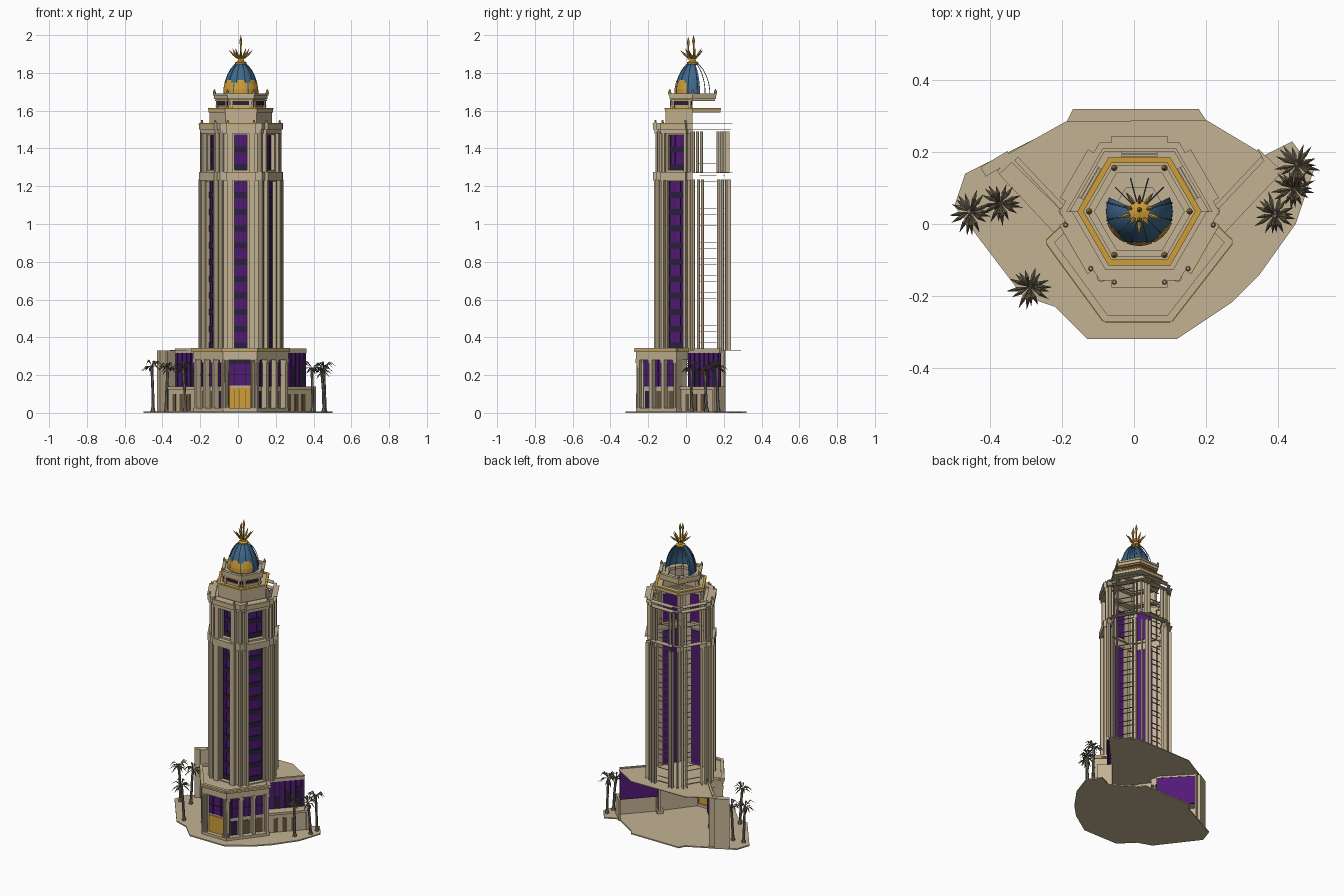
import bpy, bmesh, math, random
from mathutils import Vector, Matrix

if "Cube" in bpy.data.objects:
    bpy.data.objects.remove(bpy.data.objects["Cube"])
random.seed(4)

COL = {"sandstone": (0.55, 0.45, 0.295), "purple_glass": (0.085, 0.01, 0.18),
       "dark_glass": (0.025, 0.013, 0.05), "gold": (0.62, 0.34, 0.04),
       "dome_blue": (0.05, 0.14, 0.26), "palm_frond": (0.14, 0.115, 0.07),
       "palm_trunk": (0.2, 0.18, 0.15), "bronze": (0.14, 0.09, 0.05)}
MAT = {}
for n, c in COL.items():
    MAT[n] = bpy.data.materials.new(n)
    MAT[n].diffuse_color = (*c, 1)

C = Vector((0.015, 0.035))          # tower axis
FRONT, BACK = (3, 4, 5), (0, 1, 2)  # hexagon sides


def frame(a, b):
    """Middle, direction, outward normal and half length of a wall line."""
    a, b = Vector(a), Vector(b)
    u = (b - a).normalized()
    return (a + b) / 2, u, Vector((u.y, -u.x)), (b - a).length / 2


def hexpt(R, k):
    return C + R * Vector((math.cos(k * math.pi / 3), math.sin(k * math.pi / 3)))


def side(R, k):
    return frame(hexpt(R, k), hexpt(R, k + 1))


class Part:
    def __init__(self, name, mat):
        self.name, self.mat, self.bm = name, mat, bmesh.new()

    def prism(self, pts, z0, z1):
        lo = [self.bm.verts.new((p[0], p[1], z0)) for p in pts]
        hi = [self.bm.verts.new((p[0], p[1], z1)) for p in pts]
        self.bm.faces.new(lo[::-1])
        self.bm.faces.new(hi)
        for i in range(len(pts)):
            j = (i + 1) % len(pts)
            self.bm.faces.new((lo[i], lo[j], hi[j], hi[i]))

    def box(self, fr, s0, s1, d0, d1, z0, z1):
        m, u, n, _ = fr
        self.prism([m + u * s + n * d for s, d in ((s0, d0), (s0, d1), (s1, d1), (s1, d0))], z0, z1)

    def ring(self, r0, r1, z0, z1, ks=range(6)):
        for k in ks:
            self.prism([hexpt(r0, k), hexpt(r1, k), hexpt(r1, k + 1), hexpt(r0, k + 1)], z0, z1)

    def rod(self, a, b, r0, r1, seg=8):
        a, b = Vector(a), Vector(b)
        d = b - a
        M = Matrix.Translation((a + b) / 2) @ d.to_track_quat('Z', 'Y').to_matrix().to_4x4()
        bmesh.ops.create_cone(self.bm, cap_ends=True, segments=seg, radius1=r0, radius2=r1, depth=d.length, matrix=M)

    def lathe(self, prof, a0, a1, n):
        rows = [[self.bm.verts.new((C.x + r * math.cos(a), C.y + r * math.sin(a), z)) for r, z in prof]
                for a in (math.radians(a0 + (a1 - a0) * i / n) for i in range(n + 1))]
        for p, q in zip(rows, rows[1:]):
            for i in range(len(prof) - 1):
                self.bm.faces.new((p[i], q[i], q[i + 1], p[i + 1]))

    def done(self, smooth=False):
        bmesh.ops.recalc_face_normals(self.bm, faces=self.bm.faces)
        me = bpy.data.meshes.new(self.name)
        self.bm.to_mesh(me)
        me.materials.append(MAT[self.mat])
        ob = bpy.data.objects.new(self.name, me)
        bpy.context.collection.objects.link(ob)
        if smooth:
            me.shade_smooth()


# Ground plate and podium roof
g = Part("ground_plate", "sandstone")
g.prism([(-0.13, -0.32), (0.12, -0.32), (0.27, -0.22), (0.35, -0.14), (0.45, 0.0), (0.5, 0.15), (0.44, 0.23),
         (0.36, 0.19), (0.2, 0.29), (0.18, 0.32), (-0.17, 0.32), (-0.19, 0.28), (-0.47, 0.14), (-0.5, 0.05),
         (-0.31, -0.2), (-0.22, -0.23)], 0, 0.008)
g.done()
r = Part("podium_roof", "sandstone")
r.prism([(-0.08, -0.26), (0.1, -0.26), (0.262, -0.05), (0.205, 0.01), (0.36, 0.18), (0.35, 0.2), (0.2, 0.29),
         (-0.19, 0.285), (-0.36, 0.19), (-0.175, 0.01), (-0.235, -0.05)], 0.329, 0.334)
r.done()

# Podium: recessed walls, columns, entablature, parapet
stone, glass, dark = Part("podium_stone", "sandstone"), Part("podium_windows", "purple_glass"), Part("podium_lower_windows", "dark_glass")
gold, bronze = Part("podium_gold_trim", "gold"), Part("podium_shutters", "bronze")
front = frame((-0.08, -0.265), (0.1, -0.265))
diags = [frame((0.1, -0.265), (0.267, -0.05)), frame((-0.237, -0.05), (-0.08, -0.265))]
ends = [frame((0.267, -0.05), (0.205, 0.01)), frame((-0.175, 0.01), (-0.237, -0.05))]
for fr in [front] + diags + ends:
    h = fr[3]
    stone.box(fr, -h, h, -0.04, 0, 0.28, 0.325)
    stone.box(fr, -h - 0.004, h + 0.004, -0.012, 0.008, 0.322, 0.343)
    stone.box(fr, -h, h, -0.04, 0, 0, 0.025)
    gold.box(fr, -h, h, 0.008, 0.01, 0.328, 0.333)
for fr in ends:
    stone.box(fr, -fr[3], fr[3], -0.02, -0.01, 0, 0.3)
for t, fr in zip((-1, 1), diags):
    h = fr[3]
    stone.box(fr, -h, h, -0.045, -0.036, 0, 0.29)
    for s in (-0.078, 0, 0.078):
        glass.box(fr, s - 0.028, s + 0.028, -0.037, -0.03, 0.14, 0.28)
        for q in (-0.012, 0.012):
            dark.box(fr, s + q - 0.003, s + q + 0.003, -0.037, -0.028, 0.14, 0.28)
        dark.box(fr, s - 0.028, s + 0.028, -0.037, -0.028, 0.195, 0.205)
        low = dark if s == 0.078 * t else bronze
        low.box(fr, s - 0.022, s + 0.022, -0.037, -0.032, 0.02, 0.115)
    for s in (-h + 0.012, -0.04, 0.04, h - 0.012):
        stone.box(fr, s - 0.009, s + 0.009, -0.036, -0.002, 0.02, 0.285)
        stone.box(fr, s - 0.013, s + 0.013, -0.036, 0.003, 0.265, 0.285)
stone.box(front, -0.09, 0.09, -0.04, -0.03, 0.125, 0.145)
for t in (-1, 1):
    stone.box(front, *sorted((t * 0.058, t * 0.09)), -0.04, -0.03, 0, 0.29)
    for s in (0.068, 0.086):
        m = front[0] + front[1] * s * t
        stone.rod((m.x, m.y + 0.012, 0.02), (m.x, m.y + 0.012, 0.285), 0.011, 0.009, 10)
glass.box(front, -0.058, 0.058, -0.038, -0.03, 0.145, 0.265)
dark.box(front, -0.058, 0.058, -0.038, -0.028, 0.26, 0.28)
dark.box(front, -0.058, 0.058, -0.03, -0.027, 0.2, 0.207)
for s in (-0.056, -0.029, 0.029, 0.056):
    dark.box(front, s - 0.003, s + 0.003, -0.03, -0.026, 0.145, 0.28)
for s in (-0.029, 0, 0.029):
    bronze.box(front, s - 0.001, s + 0.001, -0.026, -0.025, 0.01, 0.125)
gold.box(front, -0.058, 0.058, -0.034, -0.026, 0.008, 0.135)

# Side wings: tall glazing over a lower shop front with a ledge
wings = [frame((0.2, 0.01), (0.36, 0.18)), frame((-0.33, 0.18), (-0.17, 0.01))]
for i, fr in enumerate(wings):
    h = fr[3]
    stone.box(fr, -h, h, -0.01, 0.004, 0.318, 0.34)
    glass.box(fr, -h, h, -0.008, 0, 0.13, 0.318)
    for j in range(7):
        s = -h + 0.015 + j * (2 * h - 0.03) / 6
        dark.box(fr, s - 0.004, s + 0.004, 0, 0.004, 0.14, 0.318)
        if j % 2:
            dark.box(fr, s, s + 0.03, 0, 0.002, 0.14, 0.2 + 0.015 * j)
    stone.box(fr, -h, h, 0, 0.062, 0.125, 0.14)
    stone.box(fr, -h, h, 0.045, 0.053, 0, 0.125)
    for s in (-0.07, -0.015, 0.04):
        bronze.box(fr, s - 0.013, s + 0.013, 0.052, 0.056, 0.01, 0.1)
    e = h if i == 0 else -h
    stone.box(fr, *sorted((e, e * 1.1)), -0.03, 0.06, 0, 0.14 if i == 0 else 0.33)
pier = frame((-0.42, 0.145), (-0.345, 0.19))
stone.box(pier, -pier[3], pier[3], -0.015, 0.015, 0, 0.33)
for p in (stone, glass, dark, gold, bronze):
    p.done()

# Tower shaft: piers, glazing and spandrels on the front; slim frame at the back
stone, glass, dark = Part("tower_piers", "sandstone"), Part("tower_windows", "purple_glass"), Part("tower_spandrels", "dark_glass")
frm = Part("tower_back_frame", "sandstone")
D = -0.024  # depth of the glazing behind the hexagon face


def shaft(R, z0, z1, w0, w1, floors):
    for k in FRONT:
        fr = side(R, k)
        h, w = fr[3], (0.033 if k == 4 else 0.049)
        glass.box(fr, -w, w, D - 0.004, D, w0, w1)
        for t in (-1, 1):
            stone.box(fr, *sorted((t * w, t * (w + 0.01))), D - 0.004, 0.002, z0, z1)
            stone.box(fr, *sorted((t * (w + 0.01), t * 0.074)), D, 0.022, z0, z1)
            stone.box(fr, *sorted((t * 0.074, t * (h - 0.004))), -0.01, 0.0, z0, z1)
            dark.box(fr, *sorted((t * w * 0.92, t * w)), D, D + 0.005, w0, w1)
            dark.box(fr, *sorted((t * w * 0.36, t * w * 0.42)), D, D + 0.003, w0, w1)
        for a, b in ((z0, w0), (w1, z1)):
            stone.box(fr, -w, w, D, 0.008, a, b)
        for i in range(floors):
            z = w0 + (w1 - w0) * i / floors
            dark.box(fr, -w, w, D, D + 0.006, z, z + 0.032)
    for k in (3, 4, 5, 6):
        p = hexpt(R, k)
        stone.rod((p.x, p.y, z0), (p.x, p.y, z1), 0.013, 0.013, 8)
    for k in BACK:
        fr = side(R, k)
        for s in (-0.1, -0.074, -0.05, 0.05, 0.074, 0.1):
            frm.box(fr, s - 0.0015, s + 0.0015, -0.008 if abs(s) < 0.09 else -0.012, 0.02 if abs(s) < 0.09 else 0.0, z0, z1)
        for i in range(floors + 1):
            z = w0 + (w1 - w0) * i / floors
            for zz in (z, z + 0.032):
                frm.box(fr, -0.05, 0.05, D, D + 0.008, zz, zz + 0.002)


shaft(0.212, 0.33, 1.235, 0.34, 1.225, 10)
shaft(0.202, 1.27, 1.49, 1.285, 1.47, 2)
# Cornices that step out round each bay
for R, z0, z1 in ((0.222, 1.23, 1.275), (0.213, 1.478, 1.5), (0.222, 1.5, 1.535)):
    stone.ring(R - 0.035, R, z0, z1, FRONT)
    frm.ring(R - 0.02, R, z1 - 0.003, z1)
    for k in range(6):
        fr = side(R, k)
        if k in FRONT:
            stone.box(fr, -0.078, 0.078, -0.02, 0.018, z0, z1)
        else:
            frm.box(fr, -0.078, 0.078, -0.01, 0.018, z1 - 0.003, z1)
stone.ring(0.14, 0.205, 1.515, 1.525, FRONT)
for k in FRONT:
    for s in (-0.07, 0.07):
        m, u, n, h = side(0.218, k)
        p = m + u * s + n * 0.008
        stone.rod((p.x, p.y, 1.53), (p.x, p.y, 1.55), 0.008, 0.004)
for p in (stone, glass, dark, frm):
    p.done()

# Stepped hexagonal crown below the dome
stone, gold, dark = Part("upper_tiers", "sandstone"), Part("upper_gold_rings", "gold"), Part("upper_band_windows", "dark_glass")
stone.ring(0.15, 0.165, 1.525, 1.6, FRONT)
stone.ring(0.12, 0.17, 1.59, 1.608)
gold.ring(0.155, 0.173, 1.606, 1.613)
stone.ring(0.11, 0.128, 1.6, 1.665, FRONT)
gold.ring(0.12, 0.135, 1.622, 1.628, FRONT)
gold.ring(0.12, 0.138, 1.652, 1.66)
stone.ring(0.075, 0.142, 1.662, 1.68)
stone.ring(0.125, 0.147, 1.68, 1.692)
for k in FRONT:
    fr = side(0.128, k)
    dark.box(fr, -0.06, 0.06, 0, 0.006, 1.63, 1.65)
    for s in (-0.05, 0.05):
        stone.box(fr, s - 0.006, s + 0.006, 0, 0.01, 1.61, 1.66)
    gold.box(side(0.222, k), -0.078, 0.078, 0.018, 0.02, 1.528, 1.533)
for k in range(6):
    p = hexpt(0.14, k)
    stone.rod((p.x, p.y, 1.69), (p.x, p.y, 1.703), 0.009, 0.007)
    gold.rod((p.x, p.y, 1.703), (p.x, p.y, 1.715), 0.007, 0.001)
for p in (stone, gold, dark):
    p.done()

# Dome: blue shell on the front, ribs all round, gold dormers
prof = [(0.093, 1.685), (0.092, 1.715), (0.086, 1.75), (0.074, 1.785), (0.056, 1.818), (0.035, 1.842), (0.018, 1.853)]
dome = Part("dome_shell", "dome_blue")
dome.lathe(prof, 155, 385, 18)
dome.done(True)
ribs, back = Part("dome_gold_dormers", "gold"), Part("dome_ribs", "dome_blue")
for i in range(12):
    a = math.radians(15 + 30 * i)
    pts = [(C.x + (q + 0.001) * math.cos(a), C.y + (q + 0.001) * math.sin(a), z) for q, z in prof]
    for p, q in zip(pts, pts[1:]):
        back.rod(p, q, 0.002, 0.002, 5)
for a in (222, 270, 318):
    ribs.lathe([(0.096, 1.688), (0.096, 1.715), (0.089, 1.75)], a - 22, a + 22, 5)
    ribs.lathe([(0.089, 1.75), (0.085, 1.762)], a - 12, a + 12, 3)
ribs.done()
back.done()

# Gold finial with a burst of spikes
f = Part("crown_finial", "gold")
f.lathe([(0.018, 1.84), (0.03, 1.848), (0.03, 1.856), (0.017, 1.862), (0.015, 1.875), (0.03, 1.888), (0.0, 1.896)], 0, 360, 12)
for i in range(10):
    a = i * math.pi / 5 + 0.3
    d = Vector((math.cos(a), math.sin(a), 0))
    o = C.to_3d()
    r1 = 0.064 if i % 2 else 0.046
    p0, p1 = o + d * 0.018 + Vector((0, 0, 1.876)), o + d * r1 + Vector((0, 0, 1.918 if i % 2 else 1.928))
    pm = (p0 + p1) / 2
    f.rod(p0, pm, 0.003, 0.006, 6)
    f.rod(pm, p1, 0.006, 0.001, 6)
for y, z in ((0.04, 2.0), (0.012, 1.99)):
    f.rod((C.x, y, 1.87), (C.x, y, z - 0.05), 0.004, 0.004, 6)
    f.rod((C.x, y, z - 0.05), (C.x, y, z - 0.03), 0.004, 0.008, 6)
    f.rod((C.x, y, z - 0.03), (C.x, y, z), 0.008, 0.0005, 6)
f.done()

# Palm trees: bent trunks with drooping, tapered fronds
trunk, frond = Part("palm_trunks", "palm_trunk"), Part("palm_fronds", "palm_frond")
for x, y, h in ((-0.45, 0.04, 0.25), (-0.38, 0.05, 0.235), (-0.28, -0.165, 0.24), (0.395, 0.03, 0.24), (0.46, 0.17, 0.24), (0.455, 0.11, 0.215)):
    lean = random.uniform(-0.012, 0.012)
    pts = [Vector((x + lean * t * t, y + lean * t, 0.006 + (h - 0.006) * t)) for t in (0, 0.1, 0.5, 1)]
    for p, q, r0, r1 in zip(pts, pts[1:], (0.014, 0.009, 0.0075), (0.009, 0.0075, 0.008)):
        trunk.rod(p, q, r0, r1, 7)
    top = pts[-1]
    for i in range(16):
        a, up = i * 2.4, random.uniform(-0.012, 0.035)
        d, w = Vector((math.cos(a), math.sin(a), 0)), Vector((-math.sin(a), math.cos(a), 0))
        L = random.uniform(0.05, 0.068)
        mid = top + d * L * 0.55 + Vector((0, 0, up))
        tip = top + d * L + Vector((0, 0, up - 0.025))
        ridge = [frond.bm.verts.new(v) for v in (top, mid, tip)]
        for t in (-1, 1):
            e = frond.bm.verts.new(mid + w * 0.006 * t - Vector((0, 0, 0.004)))
            frond.bm.faces.new((ridge[0], ridge[1], e))
            frond.bm.faces.new((ridge[1], ridge[2], e))
trunk.done()
frond.done()

for m in bpy.data.materials:
    if m.users and not m.is_grease_pencil:
        m.use_nodes = True
        m.node_tree.nodes["Principled BSDF"].inputs["Base Color"].default_value = m.diffuse_color
